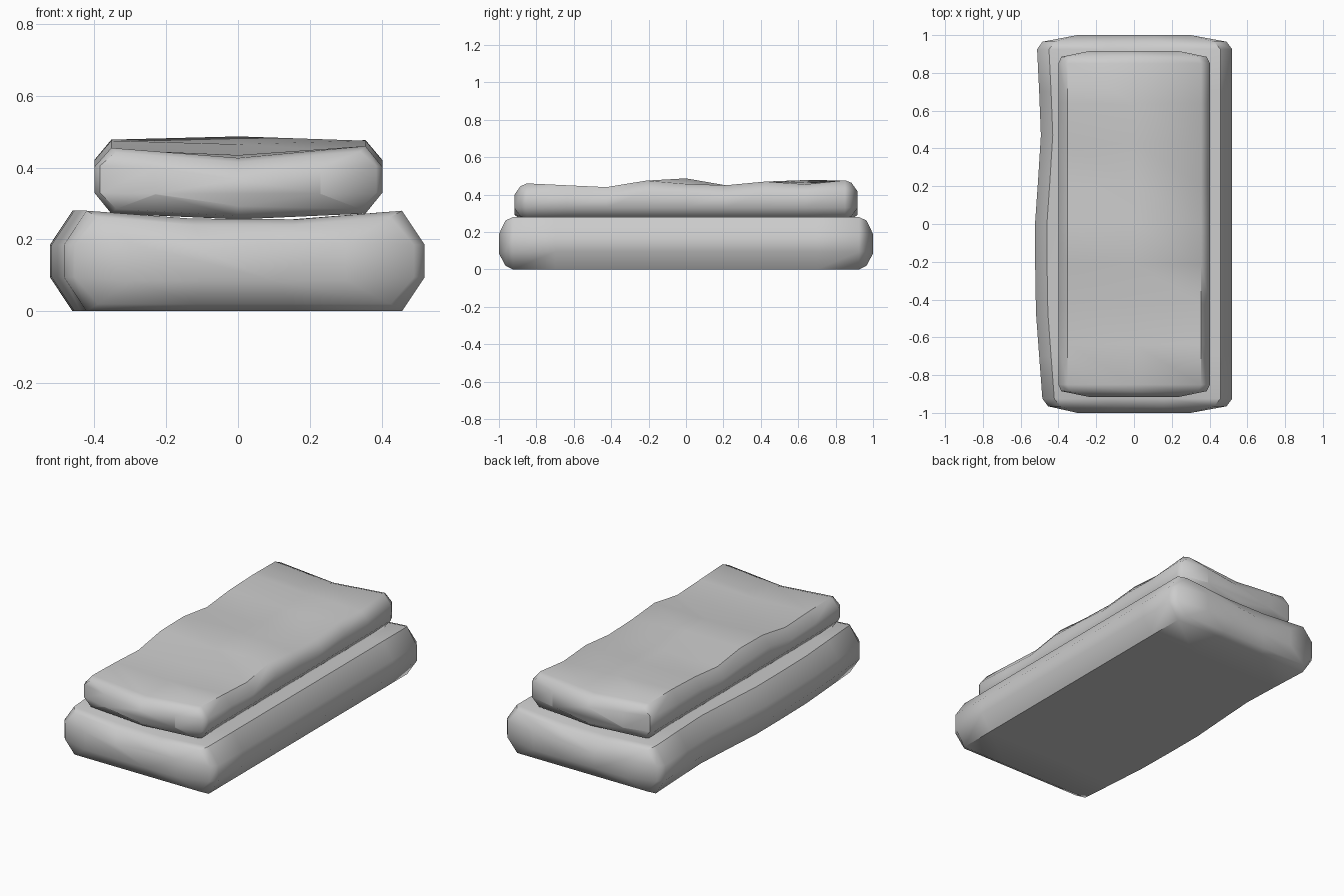
import bpy, bmesh
from math import radians

if "Cube" in bpy.data.objects:
    bpy.data.objects.remove(bpy.data.objects["Cube"])


def ring(y, left, right, inset, bottom, low, high, top):
    """Eight-sided cushion section; bottom and top are rows of heights, left to right."""
    def row(zs):
        a, b = left + inset, right - inset
        return [(a + (b - a) * i / (len(zs) - 1), y, z) for i, z in enumerate(zs)]
    return (row(bottom) + [(right, y, low), (right, y, high)]
            + row(top)[::-1] + [(left, y, high), (left, y, low)])


def loft(name, rings):
    bm = bmesh.new()
    loops = [[bm.verts.new(p) for p in r] for r in rings]
    n = len(loops[0])
    for a, b in zip(loops, loops[1:]):
        for i in range(n):
            j = (i + 1) % n
            bm.faces.new((a[i], a[j], b[j], b[i]))
    bm.faces.new(loops[0])
    bm.faces.new(loops[-1][::-1])
    bmesh.ops.remove_doubles(bm, verts=bm.verts, dist=0.0005)
    bmesh.ops.recalc_face_normals(bm, faces=bm.faces)
    me = bpy.data.meshes.new(name)
    bm.to_mesh(me)
    bm.free()
    ob = bpy.data.objects.new(name, me)
    bpy.context.collection.objects.link(ob)
    bpy.ops.object.select_all(action='DESELECT')
    ob.select_set(True)
    bpy.context.view_layer.objects.active = ob
    bpy.ops.object.shade_smooth_by_angle(angle=radians(50))
    return ob


# Lower cushion: straight right side, wavy left side, sagging top
def lower_cap(s):
    return ring(s * 1.0, -0.30, 0.30, 0.0, [0.085] * 4, 0.085, 0.19,
                [0.19, 0.167, 0.19, 0.19])


def lower_rim(s, left):
    return ring(s * 0.965, left, 0.49, 0.065, [0.02] * 4, 0.095, 0.185,
                [0.262, 0.24, 0.24, 0.262])


side = [(-0.925, -0.485), (-0.7, -0.502), (-0.47, -0.519), (-0.23, -0.523),
        (0, -0.524), (0.23, -0.508), (0.47, -0.493), (0.7, -0.502), (0.925, -0.513)]
body = [ring(y, x, 0.52, 0.063, [0] * 4, 0.095, 0.185, [0.28, 0.258, 0.256, 0.28])
        for y, x in side]
loft("lower_cushion", [lower_cap(-1), lower_rim(-1, -0.455)] + body
     + [lower_rim(1, -0.485), lower_cap(1)])


# Upper cushion: rippled top, dipped ends
def upper_cap(s, lift):
    return ring(s * 0.917, -0.23, 0.23, 0.0, [0.325, 0.293, 0.328], 0.327, 0.40 + lift,
                [0.40 + lift, 0.367 + lift, 0.40 + lift])


def upper_rim(s, lift):
    return ring(s * 0.885, -0.385, 0.385, 0.045, [0.285, 0.265, 0.285], 0.33, 0.405 + lift,
                [0.443 + lift, 0.415 + lift, 0.445 + lift])


ripple = [(0.455, 0.427, 0.46), (0.45, 0.435, 0.45), (0.44, 0.435, 0.44),
          (0.475, 0.465, 0.475), (0.478, 0.487, 0.457), (0.45, 0.45, 0.45),
          (0.47, 0.46, 0.47), (0.478, 0.465, 0.455), (0.476, 0.445, 0.477)]
body = [ring(-0.85 + 0.2125 * i, -0.40, 0.402, 0.047, [0.272, 0.256, 0.272], 0.33,
             (tops[0] + tops[2]) / 2 - 0.055, tops) for i, tops in enumerate(ripple)]
loft("upper_cushion", [upper_cap(-1, 0), upper_rim(-1, 0)] + body
     + [upper_rim(1, 0.018), upper_cap(1, 0.018)])
